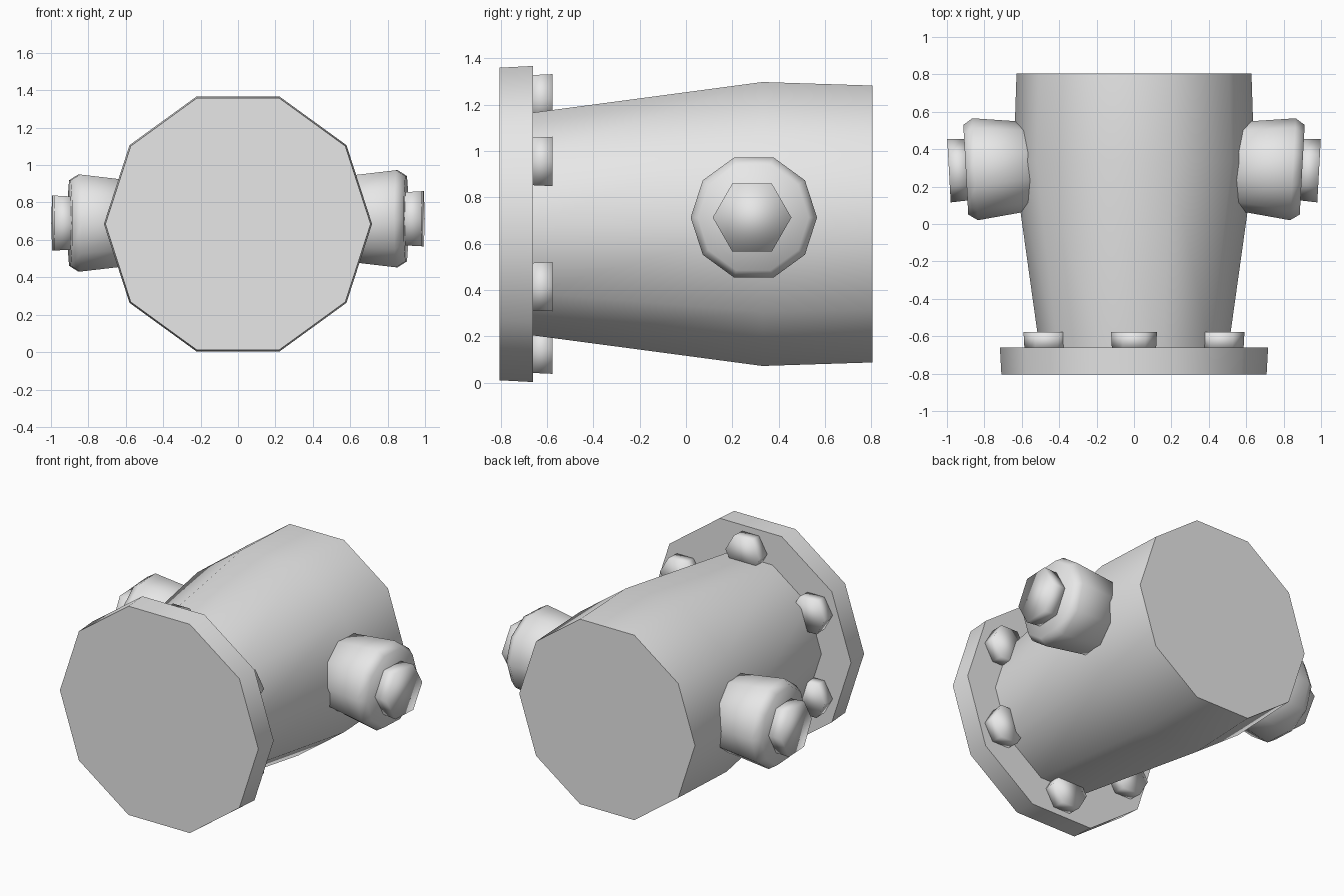
import bpy, bmesh, math
from mathutils import Vector

cube = bpy.data.objects.get("Cube")
if cube:
    bpy.data.objects.remove(cube, do_unlink=True)

grey = bpy.data.materials.new("light_grey")
grey.use_nodes = True
grey.diffuse_color = (0.8, 0.8, 0.8, 1)
grey.node_tree.nodes["Principled BSDF"].inputs["Base Color"].default_value = (0.8, 0.8, 0.8, 1)

UP = Vector((0, 0, 1))
BACK = Vector((0, 1, 0))
MID = 0.685


def loft(name, sides, rings, origin, axis, smooth_angle):
    """Capped polygonal lathe; rings are (distance along axis, radius)."""
    across = axis.cross(UP).normalized()
    bm = bmesh.new()
    loops = []
    for dist, radius in rings:
        loop = []
        for i in range(sides):
            a = math.tau * i / sides
            offset = across * math.cos(a) + UP * math.sin(a)
            loop.append(bm.verts.new(Vector(origin) + axis * dist + offset * radius))
        loops.append(loop)
    for lower, upper in zip(loops, loops[1:]):
        for i in range(sides):
            j = (i + 1) % sides
            bm.faces.new((lower[i], lower[j], upper[j], upper[i]))
    bm.faces.new(loops[0])
    bm.faces.new(loops[-1])
    bmesh.ops.recalc_face_normals(bm, faces=bm.faces)
    mesh = bpy.data.meshes.new(name)
    bm.to_mesh(mesh)
    bm.free()
    mesh.materials.append(grey)
    obj = bpy.data.objects.new(name, mesh)
    bpy.context.collection.objects.link(obj)
    bpy.ops.object.select_all(action='DESELECT')
    obj.select_set(True)
    bpy.context.view_layer.objects.active = obj
    bpy.ops.object.shade_smooth_by_angle(angle=math.radians(smooth_angle))
    return obj


# Barrel and front flange
loft("barrel", 10, [(-0.67, 0.504), (0.33, 0.644), (0.805, 0.628)], (0, 0, MID), BACK, 45)
loft("flange", 10, [(-0.805, 0.709), (-0.66, 0.717)], (0, 0, MID), BACK, 45)

# Ring of flange bolts
for k in range(6):
    a = math.radians(30 + 60 * k)
    centre = (0.54 * math.cos(a), 0, MID + 0.54 * math.sin(a))
    loft(f"flange_bolt_{k + 1}", 6, [(-0.67, 0.118), (-0.577, 0.123)], centre, BACK, 180)

# Side outlets with hexagonal nuts, angled slightly forward
for side, sign, height in (("left", 1, 0.713), ("right", -1, 0.69)):
    axis = Vector((sign, -0.055, 0)).normalized()
    base = (sign * 0.5, 0.312, height)
    loft(f"{side}_outlet", 10, [(0, 0.23), (0.35, 0.273), (0.4, 0.24)], base, axis, 180)
    loft(f"{side}_outlet_nut", 6, [(0.38, 0.163), (0.49, 0.17)], base, axis, 180)
